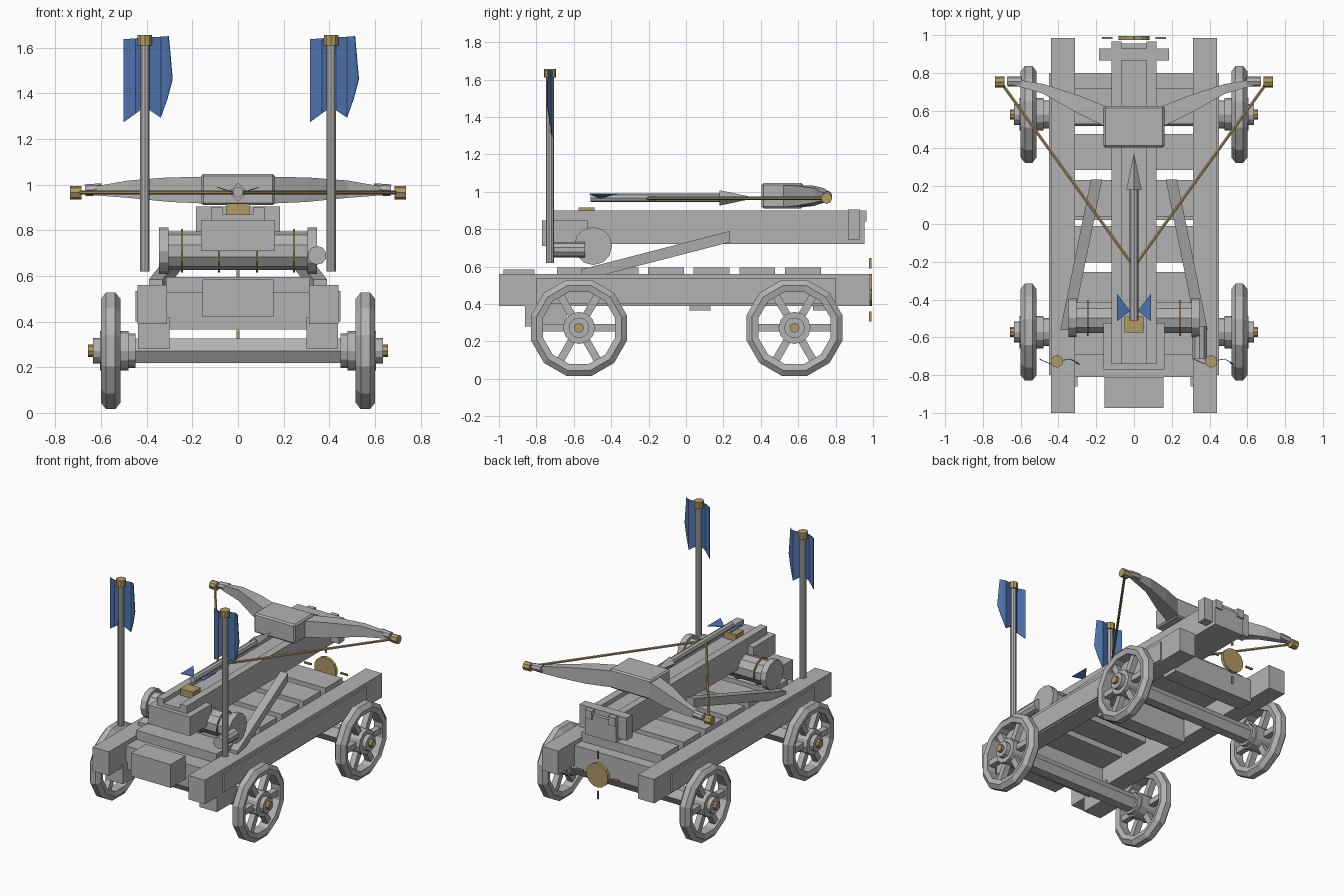
import bpy, bmesh, math
from mathutils import Vector, Matrix

if "Cube" in bpy.data.objects:
    bpy.data.objects.remove(bpy.data.objects["Cube"])


def material(name, rgb):
    m = bpy.data.materials.new(name)
    m.diffuse_color = (*rgb, 1)
    m.use_nodes = True
    m.node_tree.nodes["Principled BSDF"].inputs["Base Color"].default_value = m.diffuse_color
    return m


GREY = material("grey_wood", (0.45, 0.45, 0.45))
GOLD = material("bronze", (0.44, 0.32, 0.13))
BLUE = material("blue_cloth", (0.075, 0.17, 0.42))


def finish(name, bm, mat):
    bmesh.ops.recalc_face_normals(bm, faces=bm.faces)
    me = bpy.data.meshes.new(name)
    bm.to_mesh(me)
    bm.free()
    me.materials.append(mat)
    ob = bpy.data.objects.new(name, me)
    bpy.context.collection.objects.link(ob)
    return ob


def box(name, x, y, z, mat=GREY):
    """Box from (min, max) pairs."""
    bm = bmesh.new()
    bmesh.ops.create_cube(bm, size=1)
    for v in bm.verts:
        v.co = [(a + b) / 2 + c * (b - a) for (a, b), c in zip((x, y, z), v.co)]
    return finish(name, bm, mat)


def rod(name, a, b, r, n=10, mat=GREY, r2=None, turn=0.0):
    """Cylinder or cone from a to b."""
    a, b = Vector(a), Vector(b)
    bm = bmesh.new()
    bmesh.ops.create_cone(bm, cap_ends=True, segments=n, radius1=r,
                          radius2=r if r2 is None else r2, depth=(b - a).length)
    rot = (b - a).to_track_quat('Z', 'Y').to_matrix().to_4x4()
    bm.transform(Matrix.Translation((a + b) / 2) @ rot @ Matrix.Rotation(turn, 4, 'Z'))
    return finish(name, bm, mat)


def loft(name, sections, mat=GREY):
    """Skin equal-sized loops of points, with end caps."""
    bm = bmesh.new()
    rings = [[bm.verts.new(p) for p in s] for s in sections]
    n = len(rings[0])
    for r, s in zip(rings, rings[1:]):
        for i in range(n):
            j = (i + 1) % n
            bm.faces.new((r[i], r[j], s[j], s[i]))
    bm.faces.new(rings[0])
    bm.faces.new(rings[-1])
    return finish(name, bm, mat)


def beam(name, a, b, w, h):
    """Square timber from a to b with vertical ends."""
    return loft(name, [[(p[0] + i * w / 2, p[1], p[2] + k * h / 2)
                        for i, k in ((-1, -1), (1, -1), (1, 1), (-1, 1))] for p in (a, b)])


def rim(name, x, y, z, n=12):
    prof = [(.2, -.035), (.235, -.043), (.265, -.02), (.265, .02), (.235, .043), (.2, .035)]
    bm = bmesh.new()
    rings = []
    for i in range(n):
        t = math.tau * (i + .5) / n
        rings.append([bm.verts.new((x + d, y + r * math.cos(t), z + r * math.sin(t)))
                      for r, d in prof])
    for i in range(n):
        a, b = rings[i], rings[(i + 1) % n]
        for k in range(6):
            m = (k + 1) % 6
            bm.faces.new((a[k], a[m], b[m], b[k]))
    return finish(name, bm, GREY)


def sx(s, a, b):
    return (min(s * a, s * b), max(s * a, s * b))


# Chassis: cross beams and deck planks
for y in ((-.81, -.69), (.02, .13), (.68, .80)):
    box("cross_beam", (-.32, .32), y, (.365, .53))
for k in range(6):
    y = -.595 + k * .244
    box("deck_plank", (-.315, .315), (y - .096, y + .096), (.53, .595))
box("front_bumper", (-.155, .155), (-.975, -.81), (.42, .585))

# Wheels and axles
WZ = .272
for y in (-.572, .58):
    rod("axle", (-.51, y, WZ), (.51, y, WZ), .062, 6, turn=math.pi / 2)
    for s in (-1, 1):
        rim("wheel_rim", s * .558, y, WZ)
        rod("hub", (s * .48, y, WZ), (s * .605, y, WZ), .086, 12)
        rod("hub_collar", (s * .45, y, WZ), (s * .48, y, WZ), .075, 12)
        rod("hub_cap", (s * .605, y, WZ), (s * .635, y, WZ), .055, 12)
        rod("axle_bolt", (s * .63, y, WZ), (s * .657, y, WZ), .027, 8, GOLD)
        for k in range(6):
            t = math.radians(60 * k)
            d = Vector((0, math.cos(t), math.sin(t)))
            c = Vector((s * .558, y, WZ))
            rod("spoke", c + d * .07, c + d * .21, .029, 4, turn=math.pi / 4)

# Parts mirrored left and right
for s in (-1, 1):
    box("side_rail", sx(s, .312, .44), (-1, .985), (.39, .56))
    box("rail_plate", sx(s, .43, .45), (-.8, .8), (.4, .535))
    box("axle_block", sx(s, .30, .437), (-.86, -.64), (.28, .42))
    beam("strut", (s * .36, -.56, .555), (s * .198, .235, .76), .06, .06)
    box("stock_guide", sx(s, .065, .118), (-.74, .965), (.84, .9))

    # Bow arm with tapering rectangular sections
    arm = ((.14, .565, .975, .055, .058), (.30, .635, .978, .048, .054),
           (.48, .715, .98, .026, .038), (.64, .752, .972, .016, .018))
    loft("bow_arm", [[(s * x, y + i * hy, z + k * hz)
                      for i, k in ((-1, -1), (1, -1), (1, 1), (-1, 1))]
                     for x, y, z, hy, hz in arm])
    rod("bow_nock", (s * .595, .755, .98), (s * .67, .755, .975), .026, 8)
    rod("bow_tip", (s * .685, .752, .965), (s * .735, .752, .965), .03, 8, GOLD)
    rod("bow_string", (s * .705, .75, .965), (s * .012, -.21, .965), .009, 6, GOLD)

    # Bolt feathers
    loft("feather", [[(s * .02, -.46, .966 + d), (s * .09, -.37, .988 + d),
                      (s * .09, -.515, .988 + d)] for d in (-.002, .002)], BLUE)

    # Flag poles and banners
    px, py = s * .408, -.727
    rod("flag_pole", (px, py, .62), (px, py, 1.62), .022, 10)
    rod("pole_cap", (px, py, 1.61), (px, py, 1.656), .033, 10, GOLD)
    cols = ((-.092, .012, 1.637, 1.275), (-.04, -.012, 1.641, 1.312), (0, 0, 1.644, 1.34),
            (.07, .012, 1.648, 1.293), (.098, -.002, 1.65, 1.375), (.121, -.016, 1.468, 1.462))
    top = [(.104, -.004, 1.652)]
    bm = bmesh.new()
    grid = []
    for dx, dy, zt, zb in cols:
        if dx > .12:
            grid.append((bm.verts.new((px + .104, py - .012, 1.652)),
                         bm.verts.new((px + dx, py + dy, zb))))
        else:
            grid.append((bm.verts.new((px + dx, py + dy, zt)),
                         bm.verts.new((px + dx, py + dy, zb))))
    for a, b in zip(grid, grid[1:]):
        bm.faces.new((a[0], b[0], b[1], a[1]))
    banner = finish("banner", bm, BLUE)
    sol = banner.modifiers.new("thickness", 'SOLIDIFY')
    sol.thickness, sol.offset = .004, 0

# Stock, front block and rear clamp
box("stock", (-.118, .118), (-.74, .955), (.72, .87))
box("stock_front_block", (-.162, .162), (-.77, -.525), (.71, .845))
box("rear_clamp", (-.185, .185), (.865, .93), (.745, .905))
box("trigger_block", (-.05, .05), (-.575, -.49), (.865, .917), GOLD)

# Bow housing with chamfered edges
housing = box("bow_housing", (-.162, .162), (.405, .625), (.91, 1.047))
bev = housing.modifiers.new("bevel", 'BEVEL')
bev.width, bev.segments = .01, 1

# Winch drum, flanges, rope rings and crank
DY, DZ = -.497, .71
rod("winch_drum", (-.31, DY, DZ), (.31, DY, DZ), .085, 10)
for s in (-1, 1):
    rod("drum_flange", (s * .305, DY, DZ), (s * .347, DY, DZ), .102, 12)
    for x in (.083, .245):
        rod("rope_ring", (s * x - .004, DY, DZ), (s * x + .004, DY, DZ), .095, 12, GOLD)
rod("crank_handle", (.347, -.715, .69), (.347, -.54, .69), .041, 10)

# Loaded bolt
rod("bolt_shaft", (0, -.51, .967), (0, .2, .967), .023, 8)
rod("bolt_head", (0, .18, .967), (0, .37, .967), .041, 4, r2=.001)

# Rear emblem disc with four rays
EZ = .475
rod("rear_disc", (0, .973, EZ), (0, .995, EZ), .085, 14, GOLD)
for k in range(4):
    t = k * math.pi / 2
    c, n = math.cos(t), math.sin(t)
    rod("disc_ray", (c * .115, .985, EZ + n * .115), (c * .17, .985, EZ + n * .17),
        .008, 4, GOLD, turn=math.pi / 4)
